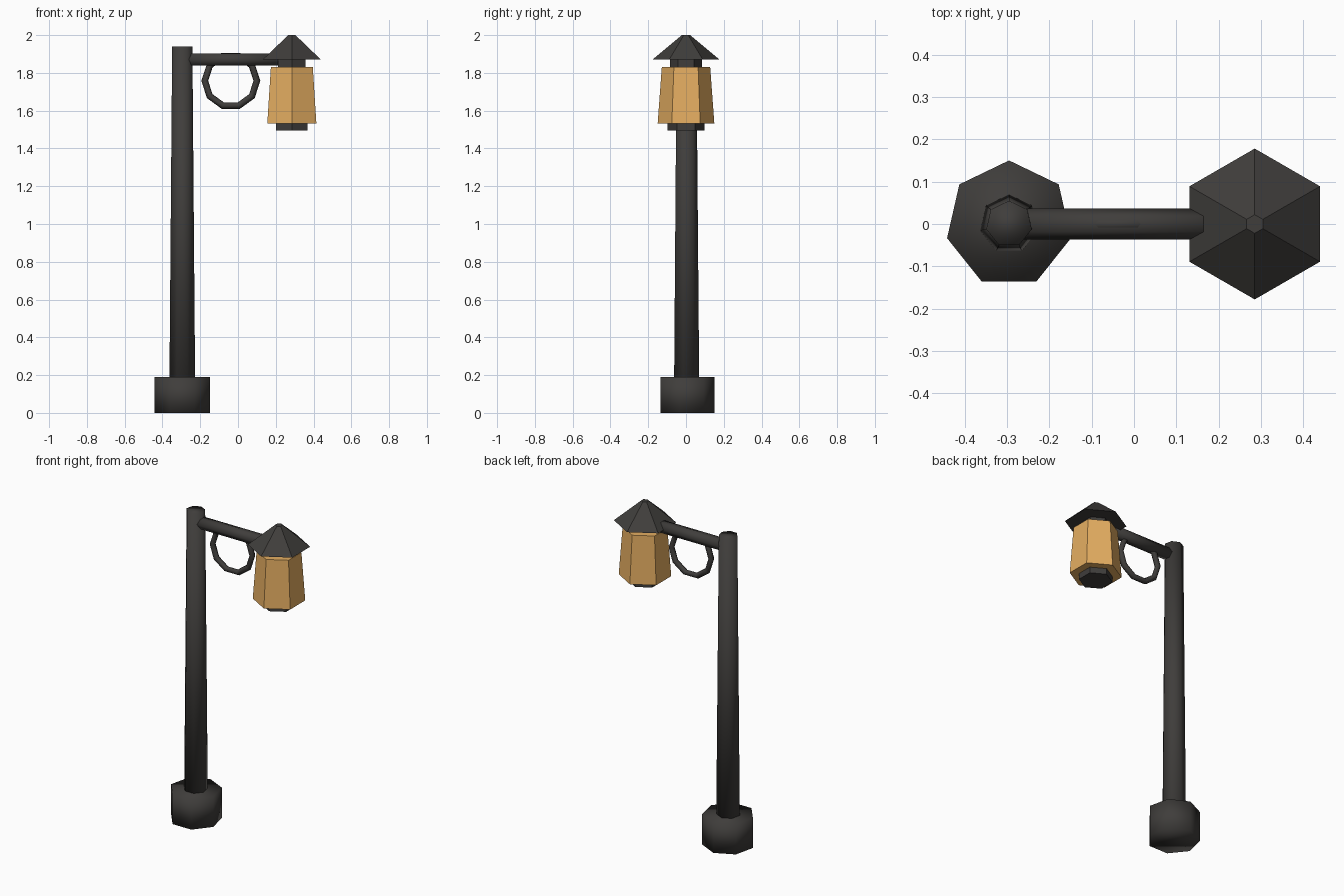
import bpy
from math import pi

if "Cube" in bpy.data.objects:
    bpy.data.objects.remove(bpy.data.objects["Cube"])


def material(name, rgb):
    m = bpy.data.materials.new(name)
    m.diffuse_color = (*rgb, 1)
    m.use_nodes = True
    m.node_tree.nodes["Principled BSDF"].inputs["Base Color"].default_value = m.diffuse_color
    return m


IRON = material("dark_iron", (0.05, 0.047, 0.044))
GLASS = material("amber_glass", (0.78, 0.42, 0.12))


def finish(name, mat, smooth):
    ob = bpy.context.object
    ob.name = name
    ob.data.materials.append(mat)
    if smooth:
        bpy.ops.object.shade_smooth()
    return ob


def prism(name, x, z0, z1, r0, r1, sides, mat=IRON, smooth=False):
    """Upright tapered prism with one corner pointing to +y."""
    bpy.ops.mesh.primitive_cone_add(vertices=sides, radius1=r0, radius2=r1,
                                    depth=z1 - z0, location=(x, 0, (z0 + z1) / 2))
    return finish(name, mat, smooth)


POLE_X, LAMP_X, ARM_Z = -0.295, 0.285, 1.87

# Seven-sided post and foot
prism("base", POLE_X, 0, 0.19, 0.15, 0.15, 7, smooth=True)
prism("pole", POLE_X, 0.02, 1.94, 0.071, 0.055, 7, smooth=True)

# Six-sided horizontal arm, flat on top
x0, x1 = -0.26, 0.23
bpy.ops.mesh.primitive_cylinder_add(vertices=6, radius=0.037, depth=x1 - x0,
                                    location=((x0 + x1) / 2, 0, ARM_Z),
                                    rotation=(0, pi / 2, 0))
finish("arm", IRON, True)

# Ornamental ring under the arm, flat segment at the bottom
bpy.ops.mesh.primitive_torus_add(major_segments=10, minor_segments=6,
                                 major_radius=0.138, minor_radius=0.018,
                                 location=(-0.038, 0, 1.758),
                                 rotation=(pi / 2, 0, 0))
finish("ring", IRON, True)

# Six-sided lantern: name, bottom z, top z, bottom radius, top radius, material
for name, z0, z1, r0, r1, mat in (
        ("lantern_foot", 1.495, 1.535, 0.097, 0.097, IRON),
        ("lantern_glass", 1.532, 1.832, 0.15, 0.128, GLASS),
        ("lantern_neck", 1.825, 1.875, 0.084, 0.084, IRON),
        ("lantern_roof", 1.87, 2.0, 0.178, 0.022, IRON)):
    prism(name, LAMP_X, z0, z1, r0, r1, 6, mat)
